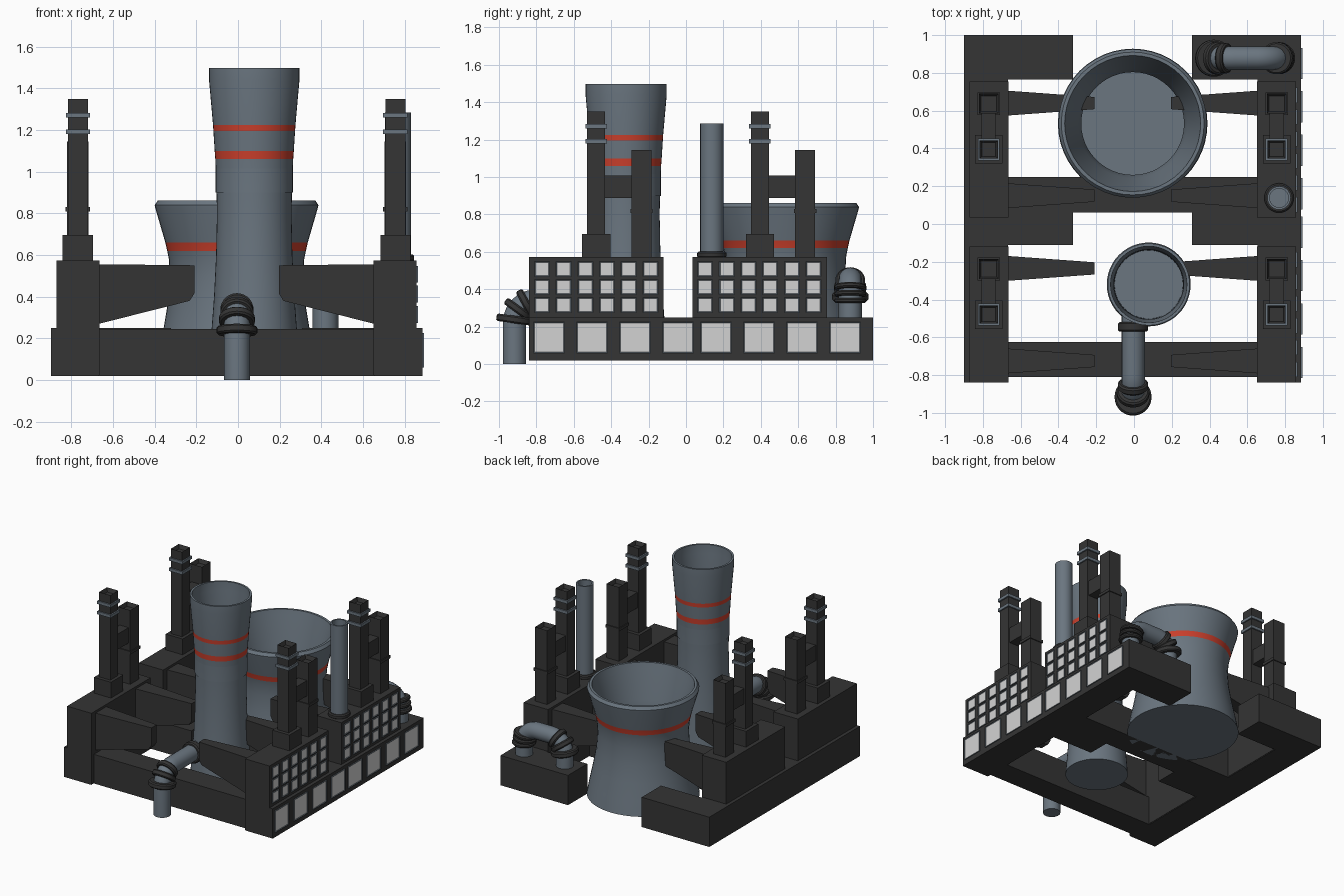
import bpy, bmesh, math
from mathutils import Vector, Matrix

if "Cube" in bpy.data.objects:
    bpy.data.objects.remove(bpy.data.objects["Cube"])

def mat(name, c):
    m = bpy.data.materials.new(name)
    m.diffuse_color = (*c, 1)
    m.use_nodes = True
    m.node_tree.nodes["Principled BSDF"].inputs["Base Color"].default_value = m.diffuse_color
    return m

DARK = mat("charcoal", (0.035, 0.035, 0.035))
STEEL = mat("blue_grey", (0.145, 0.18, 0.215))
ORANGE = mat("orange_red", (0.6, 0.05, 0.025))
PANE = mat("pale_window", (0.65, 0.65, 0.65))
CX = -0.007  # mirror axis of the building halves

def finish(bm, name, mats, smooth=False):
    bmesh.ops.recalc_face_normals(bm, faces=bm.faces)
    me = bpy.data.meshes.new(name)
    bm.to_mesh(me)
    bm.free()
    for m in mats:
        me.materials.append(m)
    ob = bpy.data.objects.new(name, me)
    bpy.context.collection.objects.link(ob)
    if smooth:
        smooth_obj(ob)
    return ob

def smooth_obj(ob):
    bpy.ops.object.select_all(action='DESELECT')
    ob.select_set(True)
    bpy.context.view_layer.objects.active = ob
    bpy.ops.object.shade_smooth_by_angle(angle=math.radians(30))

def add_box(bm, x, y, z):
    size = [b - a for a, b in (x, y, z)]
    mid = [(a + b) / 2 for a, b in (x, y, z)]
    M = Matrix.Translation(mid) @ Matrix.Diagonal((*size, 1))
    return bmesh.ops.create_cube(bm, size=1, matrix=M)['verts']

def box(name, x, y, z, m=DARK, recess=0):
    bm = bmesh.new()
    add_box(bm, x, y, z)
    if recess:  # sunken top
        top = max(bm.faces, key=lambda f: f.calc_center_median().z)
        bmesh.ops.inset_region(bm, faces=[top], thickness=0.016)
        bmesh.ops.translate(bm, verts=top.verts, vec=(0, 0, -recess))
    return finish(bm, name, [m])

def side(s, a, b):
    return tuple(sorted((CX + s * a, CX + s * b)))

def lathe(name, cx, cy, profile, mats=(STEEL,), bands=(), seg=48):
    """Spin an (r, z) profile; outer faces inside a band take the second material."""
    bm = bmesh.new()
    vs = [bm.verts.new((r, 0, z)) for r, z in profile]
    es = [bm.edges.new(p) for p in zip(vs, vs[1:])]
    bmesh.ops.spin(bm, geom=vs + es, axis=(0, 0, 1), cent=(0, 0, 0),
                   angle=2 * math.pi, steps=seg, use_merge=True)
    bmesh.ops.remove_doubles(bm, verts=bm.verts, dist=1e-5)
    bmesh.ops.recalc_face_normals(bm, faces=bm.faces)
    for f in bm.faces:
        c = f.calc_center_median()
        if f.normal.dot(Vector((c.x, c.y, 0))) > 0 and any(a < c.z < b for a, b in bands):
            f.material_index = 1
    bmesh.ops.translate(bm, verts=bm.verts, vec=(cx, cy, 0))
    return finish(bm, name, mats, True)

def tube(name, pts, r):
    cu = bpy.data.curves.new(name, 'CURVE')
    cu.dimensions = '3D'
    cu.bevel_depth, cu.bevel_resolution, cu.use_fill_caps = r, 6, True
    sp = cu.splines.new('POLY')
    sp.points.add(len(pts) - 1)
    for p, c in zip(sp.points, pts):
        p.co = (*c, 1)
    cu.materials.append(STEEL)
    ob = bpy.data.objects.new(name, cu)
    bpy.context.collection.objects.link(ob)
    bpy.ops.object.select_all(action='DESELECT')
    ob.select_set(True)
    bpy.context.view_layer.objects.active = ob
    bpy.ops.object.convert(target='MESH')
    smooth_obj(bpy.context.view_layer.objects.active)

def collar(name, at, direction, r, length=0.04):
    bm = bmesh.new()
    M = Matrix.Translation(at) @ Vector(direction).to_track_quat('Z', 'Y').to_matrix().to_4x4()
    bmesh.ops.create_cone(bm, cap_ends=True, segments=28, radius1=r, radius2=r, depth=length, matrix=M)
    rim = [e for e in bm.edges if any(len(f.verts) > 4 for f in e.link_faces)]
    bmesh.ops.bevel(bm, geom=rim, offset=0.008, segments=1, affect='EDGES')
    finish(bm, name, [DARK], True)

# Base frame
Z0, Z1 = 0.02, 0.25
box("front_beam", (-0.68, 0.66), (-0.81, -0.625), (Z0, 0.245))
box("middle_beam", (-0.33, 0.32), (0.06, 0.25), (Z0, 0.245))
for s, n in ((-1, "left"), (1, "right")):
    box(n + "_side_base", side(s, 0.66, 0.892), (-0.84, 1.0), (Z0, Z1))
    box(n + "_middle_block", side(s, 0.315, 0.67), (-0.11, 0.25), (Z0, Z1))
    box(n + "_rear_block", side(s, 0.315, 0.67), (0.765, 1.0), (Z0, Z1))
    # Two halls per side, each with fins and a twin square chimney
    for y0, h in ((-0.84, "front"), (0.035, "rear")):
        nm = n + "_" + h
        box(nm + "_hall", side(s, 0.657, 0.865), (y0, y0 + 0.72), (Z0 + 0.005, 0.573))
        for k, dy in enumerate((0.115, 0.605)):
            bm = bmesh.new()
            rings = []
            for d, w, lo, hi in ((0.68, 0.067, 0.265, 0.556), (0.225, 0.034, 0.38, 0.551),
                                 (0.203, 0.032, 0.415, 0.55)):
                rings.append([bm.verts.new((CX + s * d, y0 + dy + a * w, z))
                              for a, z in ((-1, lo), (1, lo), (1, hi), (-1, hi))])
            for A, B in zip(rings, rings[1:]):
                for i in range(4):
                    j = (i + 1) % 4
                    bm.faces.new((A[i], A[j], B[j], B[i]))
            bm.faces.new(rings[0])
            bm.faces.new(rings[-1])
            finish(bm, f"{nm}_fin_{k + 1}", [DARK])
        ty, sy = y0 + 0.36, y0 + 0.602   # tall and short stack centres
        box(nm + "_stack_foot", side(s, 0.69, 0.835), (ty - 0.075, ty + 0.075), (0.56, 0.695))
        box(nm + "_tall_stack", side(s, 0.714, 0.81), (ty - 0.048, ty + 0.048), (0.6, 1.35), recess=0.03)
        box(nm + "_short_stack", side(s, 0.71, 0.814), (sy - 0.053, sy + 0.053), (0.56, 1.145), recess=0.03)
        box(nm + "_stack_bridge", side(s, 0.725, 0.8), (ty, sy - 0.03), (0.888, 1.007))
        box(nm + "_stack_band", side(s, 0.703, 0.821), (sy - 0.06, sy + 0.06), (0.808, 0.83))
        for k, z in enumerate((1.18, 1.26)):
            box(f"{nm}_stack_collar_{k + 1}", side(s, 0.704, 0.82), (ty - 0.058, ty + 0.058),
                (z, z + 0.023), STEEL)

# Framed windows on the right side only
def windows(name, x, spots, size, border):
    bm = bmesh.new()
    for y, z in spots:
        h = size / 2 + border
        vs = add_box(bm, (x - 0.002, x + 0.007), (y - h, y + h), (z - h, z + h))
        face = max({f for v in vs for f in v.link_faces}, key=lambda f: f.calc_center_median().x)
        bmesh.ops.inset_region(bm, faces=[face], thickness=border)
        face.material_index = 1
        bmesh.ops.translate(bm, verts=face.verts, vec=(-0.004, 0, 0))
    finish(bm, name, [STEEL, PANE])

windows("base_windows", CX + 0.892,
        [(c + 0.23 * i, 0.142) for c in (-0.733, 0.16) for i in range(4)], 0.15, 0.008)
windows("hall_windows", CX + 0.865,
        [(c + 0.116 * i, z) for c in (-0.77, 0.102) for i in range(6)
         for z in (0.315, 0.413, 0.508)], 0.065, 0.008)

# Cooling towers
lathe("wide_cooling_tower", CX, 0.532,
      [(0, 0.02), (0.396, 0.02), (0.375, 0.13), (0.35, 0.25), (0.328, 0.38), (0.32, 0.5), (0.325, 0.58),
       (0.333, 0.62), (0.342, 0.66), (0.39, 0.825), (0.393, 0.84), (0.378, 0.862), (0.36, 0.862),
       (0.35, 0.82), (0.29, 0.6), (0.272, 0.5), (0.272, 0.4), (0, 0.4)],
      (STEEL, ORANGE), [(0.62, 0.66)])
lathe("tall_cooling_tower", 0.078, -0.32,
      [(0, 0.02), (0.222, 0.02), (0.208, 0.2), (0.193, 0.4), (0.183, 0.6), (0.179, 0.8), (0.182, 0.95),
       (0.187, 1.06), (0.19, 1.1), (0.196, 1.195), (0.198, 1.225), (0.217, 1.44), (0.217, 1.498),
       (0.202, 1.498), (0.2, 1.43), (0.185, 1.3), (0.185, 0.9), (0, 0.9)],
      (STEEL, ORANGE), [(1.06, 1.1), (1.195, 1.225)])

# Round chimney on the right rear hall
lathe("round_chimney", 0.768, 0.138,
      [(0, 0.57), (0.062, 0.57), (0.062, 1.285), (0.05, 1.285), (0.05, 1.15), (0, 1.15)], seg=28)
collar("round_chimney_flange", (0.768, 0.138, 0.585), (0, 0, 1), 0.078, 0.035)

# Front pipe: rises, then bends into the tall tower
def arc(cz, r, a0=0, a1=90, n=10):
    """(offset, height) points of an elbow that starts vertical."""
    for i in range(n + 1):
        a = math.radians(a0 + (a1 - a0) * i / n)
        yield -r * math.cos(a), cz + r * math.sin(a)

PX, R = -0.005, 0.115
tube("front_pipe", [(PX, -0.917, 0)] + [(PX, -0.802 + o, z) for o, z in arc(0.222, R)]
     + [(PX, -0.48, 0.337)], 0.062)
for k, (a, r) in enumerate(((8, 0.098), (36, 0.086), (62, 0.08))):
    t = math.radians(a)
    collar(f"front_pipe_collar_{k + 1}",
           (PX, -0.802 - R * math.cos(t), 0.222 + R * math.sin(t)), (0, math.sin(t), math.cos(t)), r)
collar("front_pipe_end_collar", (PX, -0.545, 0.337), (0, 1, 0), 0.08, 0.05)

# Rear pipe: arch on the right rear block
XL, XR, PY, PZ = 0.42, 0.768, 0.878, 0.34
tube("rear_pipe", [(XL, PY, 0.22)] + [(XL + R + o, PY, z) for o, z in arc(PZ, R)]
     + [(XR - R + o, PY, z) for o, z in arc(PZ, R, 90, 180)] + [(XR, PY, 0.22)], 0.062)
for k, (a, r) in enumerate(((10, 0.098), (36, 0.086), (62, 0.08))):
    t = math.radians(a)
    collar(f"rear_pipe_collar_{k + 1}",
           (XL + R - R * math.cos(t), PY, PZ + R * math.sin(t)), (math.sin(t), 0, math.cos(t)), r)
for k, z in enumerate((0.34, 0.375, 0.41)):
    collar(f"rear_pipe_rib_{k + 1}", (XR - 0.006 * k, PY, z), (-0.1 * k, 0, 1), 0.085, 0.028)
